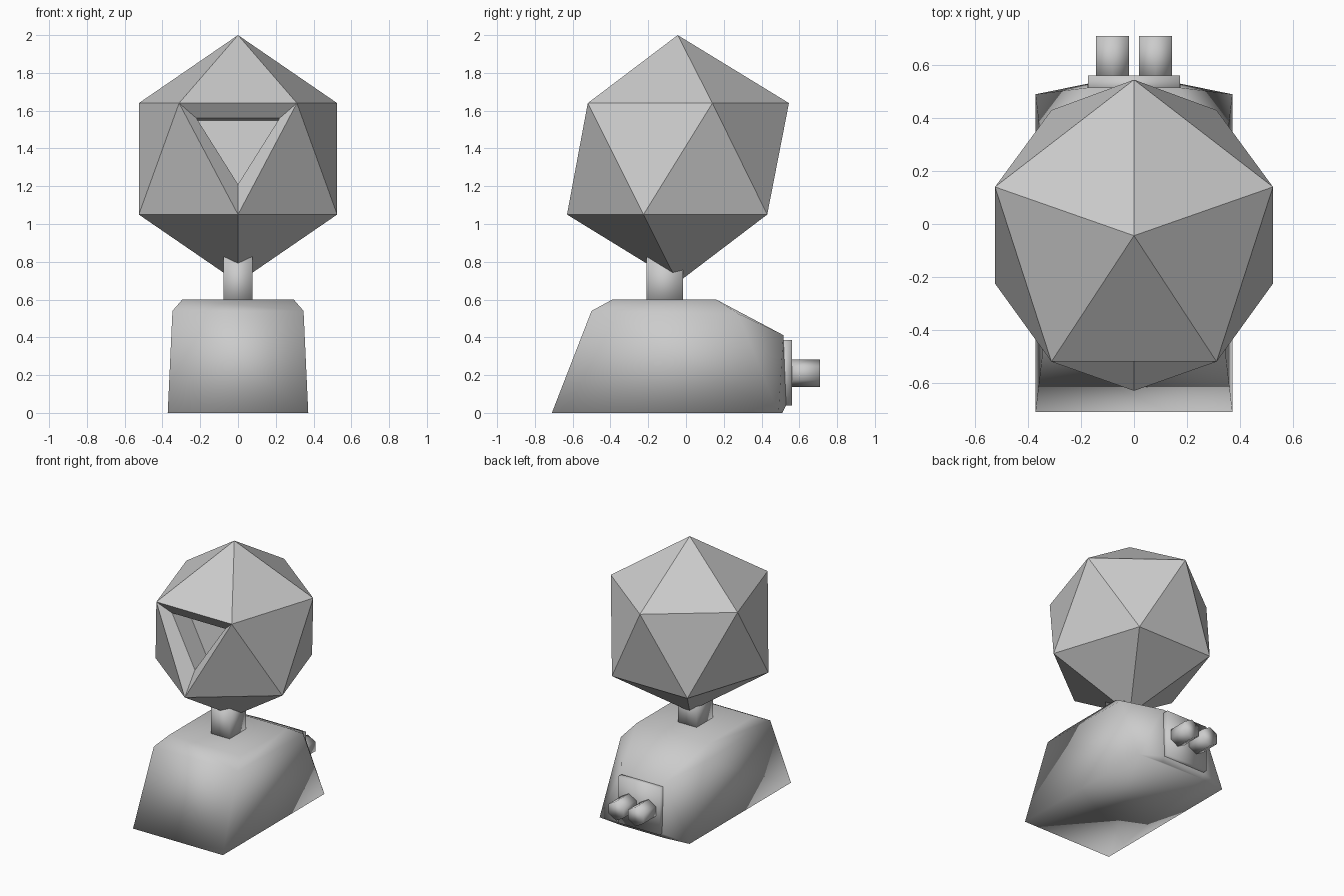
import bpy, bmesh, math
from mathutils import Vector

if "Cube" in bpy.data.objects:
    bpy.data.objects.remove(bpy.data.objects["Cube"])


def finish(bm, name, smooth):
    bmesh.ops.recalc_face_normals(bm, faces=bm.faces[:])
    for f in bm.faces:
        f.smooth = smooth
    mesh = bpy.data.meshes.new(name)
    bm.to_mesh(mesh)
    bm.free()
    ob = bpy.data.objects.new(name, mesh)
    bpy.context.collection.objects.link(ob)
    return ob


def mirrored_hull(half):
    # convex solid from points, mirrored over x = 0
    bm = bmesh.new()
    for x, y, z in half:
        bm.verts.new((x, y, z))
        if x > 0:
            bm.verts.new((-x, y, z))
    bmesh.ops.convex_hull(bm, input=bm.verts[:])
    return bm


def box(name, x, y0, y1, z0, z1):
    bm = mirrored_hull([(x, y, z) for y in (y0, y1) for z in (z0, z1)])
    bmesh.ops.dissolve_limit(bm, angle_limit=0.02, verts=bm.verts[:], edges=bm.edges[:])
    return finish(bm, name, True)


# Head: twenty-sided solid with a stepped triangular recess in the front face
bm = mirrored_hull([
    (0, -0.044, 2.0),
    (0.312, -0.52, 1.64), (0.525, 0.14, 1.64), (0, 0.545, 1.64),
    (0, -0.63, 1.05), (0.525, -0.225, 1.05), (0.312, 0.43, 1.05),
    (0, -0.044, 0.69)])


def extrude_to(face, place):
    new = bmesh.ops.extrude_discrete_faces(bm, faces=[face])["faces"][0]
    for v in new.verts:
        v.co = place(v.co)
    return new


def lip(co):
    if abs(co.x) < 0.05:
        return Vector((0, -0.51, 1.21))
    return Vector((math.copysign(0.22, co.x), -0.465, 1.56))


front = min(bm.faces, key=lambda f: f.calc_center_median().y)
front = extrude_to(front, lip)
extrude_to(front, lambda co: co + Vector((0, 0.17, -0.012)))
finish(bm, "head", False)

# Body: tapered block with sloped front, chamfered shoulders and narrowed back
bm = mirrored_hull([
    (0.372, -0.71, 0), (0.347, -0.5, 0.54), (0.295, -0.39, 0.6),
    (0.295, 0.16, 0.6), (0.347, 0.275, 0.525), (0.372, 0.49, 0),
    (0.175, 0.51, 0), (0.175, 0.53, 0.04), (0.175, 0.515, 0.412)])
bmesh.ops.dissolve_limit(bm, angle_limit=0.02, verts=bm.verts[:], edges=bm.edges[:])
finish(bm, "body", True)

# Neck and back plate
box("neck", 0.077, -0.21, -0.015, 0.55, 0.83)
box("back_plate", 0.173, 0.49, 0.56, 0.04, 0.385)

# Twin six-sided exhaust pipes
for side, label in ((-1, "left"), (1, "right")):
    bpy.ops.mesh.primitive_cylinder_add(vertices=6, radius=0.072, depth=0.17,
                                        location=(side * 0.081, 0.625, 0.21),
                                        rotation=(math.pi / 2, 0, 0))
    pipe = bpy.context.object
    pipe.name = "exhaust_pipe_" + label
    bpy.ops.object.shade_smooth()
